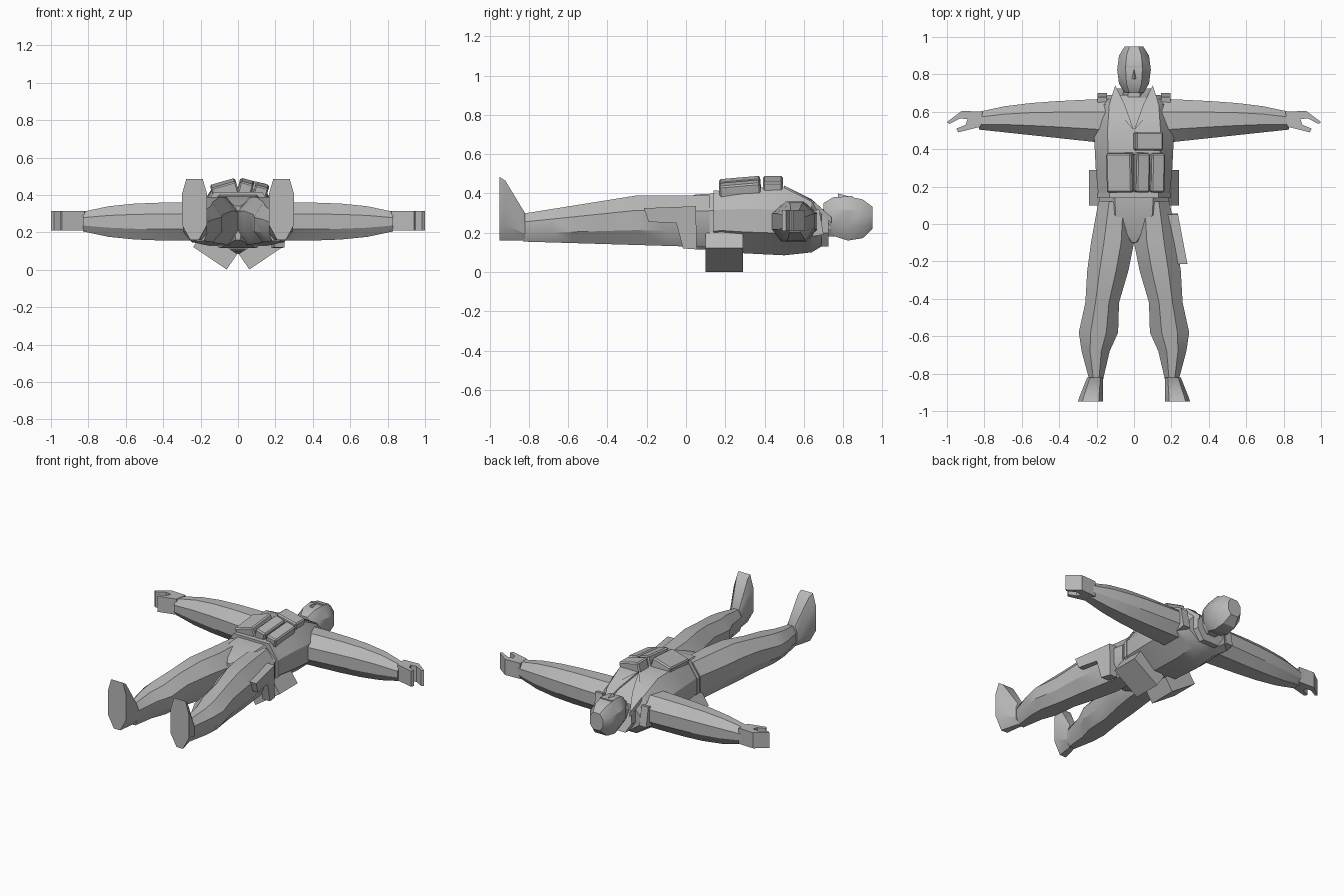
import bpy, bmesh
from math import cos, radians, sin
from mathutils import Matrix, Vector

cube = bpy.data.objects.get("Cube")
if cube:
    bpy.data.objects.remove(cube, do_unlink=True)

colour = (.48, .48, .48, 1)
grey = bpy.data.materials.new("plain grey")
grey.use_nodes = True
grey.diffuse_color = colour
grey.node_tree.nodes["Principled BSDF"].inputs["Base Color"].default_value = colour


def finish(name, bm, smooth=False):
    """Turn a bmesh into a grey object, optionally smooth shaded."""
    bmesh.ops.recalc_face_normals(bm, faces=bm.faces)
    mesh = bpy.data.meshes.new(name)
    bm.to_mesh(mesh)
    bm.free()
    mesh.materials.append(grey)
    part = bpy.data.objects.new(name, mesh)
    bpy.context.collection.objects.link(part)
    if smooth:
        bpy.ops.object.select_all(action='DESELECT')
        part.select_set(True)
        bpy.context.view_layer.objects.active = part
        bpy.ops.object.shade_smooth_by_angle(angle=radians(32))


def skin(name, rings, smooth=False):
    """Closed skin over rings with equal numbers of points."""
    bm = bmesh.new()
    loops = [[bm.verts.new(point) for point in ring] for ring in rings]
    for near, far in zip(loops, loops[1:]):
        for i in range(len(near)):
            bm.faces.new((near[i - 1], near[i], far[i], far[i - 1]))
    bm.faces.new(loops[0])
    bm.faces.new(loops[-1])
    finish(name, bm, smooth)


def octagon(start, end, back, front, front_flat=.55, back_flat=.55, side_flat=.4):
    """Eight-sided section; the flats are shares of the full width or depth."""
    middle, height = (start + end) / 2, (back + front) / 2
    half_width, half_depth = (end - start) / 2, (front - back) / 2
    corners = [(1, -side_flat), (1, side_flat), (front_flat, 1), (-front_flat, 1),
               (-1, side_flat), (-1, -side_flat), (-back_flat, -1), (back_flat, -1)]
    return [(middle + half_width * across, height + half_depth * up) for across, up in corners]


def limb(name, sections, **flats):
    """Skin along the body from sections of y, x start, x end, back, front."""
    skin(name, [[(x, y, z) for x, z in octagon(*section, **flats)]
                for y, *section in sections], True)


def trunk(name, sections, **flats):
    """Centred limb from sections of y, half width, back, front."""
    limb(name, [(y, -width, width, back, front) for y, width, back, front in sections], **flats)


def box(name, centre, size, turn=0, pitch=0, bevel=0):
    """Block turned about the body's long axis and pitched about its width."""
    bm = bmesh.new()
    rotation = Matrix.Rotation(radians(turn), 4, 'Y') @ Matrix.Rotation(radians(pitch), 4, 'X')
    matrix = Matrix.Translation(centre) @ rotation @ Matrix.Diagonal((*size, 1))
    bmesh.ops.create_cube(bm, size=1, matrix=matrix)
    if bevel:
        bmesh.ops.bevel(bm, geom=bm.edges[:], offset=bevel, segments=1, affect='EDGES')
    finish(name, bm)


# Vest, belt and pelvis
vest_flats = dict(front_flat=.66, back_flat=.4, side_flat=.35)
trunk("vest", [(.14, .19, .12, .41), (.3, .205, .095, .43), (.5, .215, .085, .43),
               (.64, .2, .1, .36), (.69, .14, .13, .31)], **vest_flats)
trunk("belt", [(y, .197, .11, .415) for y in (.14, .165)], **vest_flats)
trunk("pelvis", [(.15, .185, .115, .4), (.05, .18, .115, .395), (-.1, .02, .16, .34)])

# Neck, and a collar with a notch at the throat
trunk("neck", [(y, .06, .18, .32) for y in (.6, .76)])
collar_section = octagon(-.12, .12, .13, .36)
skin("collar", [[(x * taper, y - (.1 if z > .35 else 0), z) for x, z in collar_section]
                for y, taper in ((.62, 1), (.725, .85))], True)

# Head: rounded sections from chin to crown, the chin set forward
head_sections = []
for step in range(-2, 3):
    angle = step * .6
    radius = cos(angle)
    middle = .275 - .01 * sin(angle)
    head_sections.append((.825 + .134 * sin(angle), .09 * radius ** .6,
                          middle - .115 * radius ** .9, middle + .11 * radius ** .5))
trunk("head", head_sections, front_flat=.5)

# Face
skin("nose", [[(-width, y, .37), (width, y, .37), (0, y, tip)]
              for y, width, tip in ((.83, .01, .385), (.775, .02, .4))])
box("brow", (0, .84, .38), (.09, .014, .014))
box("mouth", (0, .745, .367), (.04, .012, .012))

for side, label in ((1, "left"), (-1, "right")):
    # Arm staying full past the elbow, then thinning to the wrist
    arm_rings = []
    for step in range(6):
        t = step / 5
        thinning = t ** 4
        section = octagon(.43 + .075 * t, .67 - .03 * t - .04 * thinning,
                          .155 + .05 * thinning, .36 - .05 * thinning, front_flat=.4)
        arm_rings.append([(side * (.13 + .7 * t), y, z) for y, z in section])
    skin(label + "_arm", arm_rings, True)

    # Hand: fingers and thumb form a fork
    fork = [(.81, .6), (.92, .605), (1, .545), (.985, .535), (.93, .565),
            (.89, .56), (.9, .53), (.95, .51), (.94, .49), (.82, .52)]
    skin(label + "_hand", [[(side * x, y, z) for x, y in fork] for z in (.21, .315)])

    # Trouser leg, full in the thigh and bulging at the knee
    leg_outline = [(.12, 0, .19), (-.1, 0, .23), (-.25, .03, .25), (-.42, .08, .26),
                   (-.58, .085, .295), (-.68, .13, .28), (-.83, .165, .24)]
    limb(label + "_leg", [(y, side * inner, side * outer, .13 - .03 * y, min(.39, .43 + .16 * y))
                          for y, inner, outer in leg_outline], front_flat=.4)

    # Boot from the ankle to the upright sole
    limb(label + "_boot", [(y, side * .165, side * outer, .16, toe)
                           for y, outer, toe in ((-.82, .25, .3), (-.92, .29, .465), (-.95, .3, .485))],
         front_flat=.65, back_flat=.35, side_flat=.5)

    # Collar lapel running down to the chest, and the shoulder strap
    lapel = [Vector(corner) for corner in
             ((0, .5, .44), (.13, .65, .36), (.1, .74, .28), (.05, .64, .37))]
    skin(label + "_lapel", [[(side * corner.x, corner.y, corner.z + lift) for corner in lapel]
                            for lift in (-.03, 0)])
    box(label + "_shoulder_strap", (side * .17, .66, .25), (.05, .06, .13), pitch=10)

    # Slanted pack on the lower back
    box(label + "_back_pouch", (side * .122, .195, .103), (.216, .19, .1), turn=-side * 34)

# Chest pouches
box("wide_chest_pouch", (-.072, .275, .43), (.14, .21, .07), turn=-16, pitch=5, bevel=.008)
for label, x, z in (("inner", .042, .44), ("outer", .122, .42)):
    box(label + "_chest_pouch", (x, .275, z), (.074, .21, .07), turn=15, pitch=5, bevel=.008)
box("upper_chest_pouch", (.077, .443, .44), (.15, .1, .07), turn=13, bevel=.008)

# Holster leaning along the left thigh
holster = [(-.215, .325), (-.19, .255), (-.05, .25), (-.015, .12), (.055, .115), (.05, .335)]
skin("holster", [[(x - .19 * y, y, z) for y, z in holster] for x in (.19, .245)])
